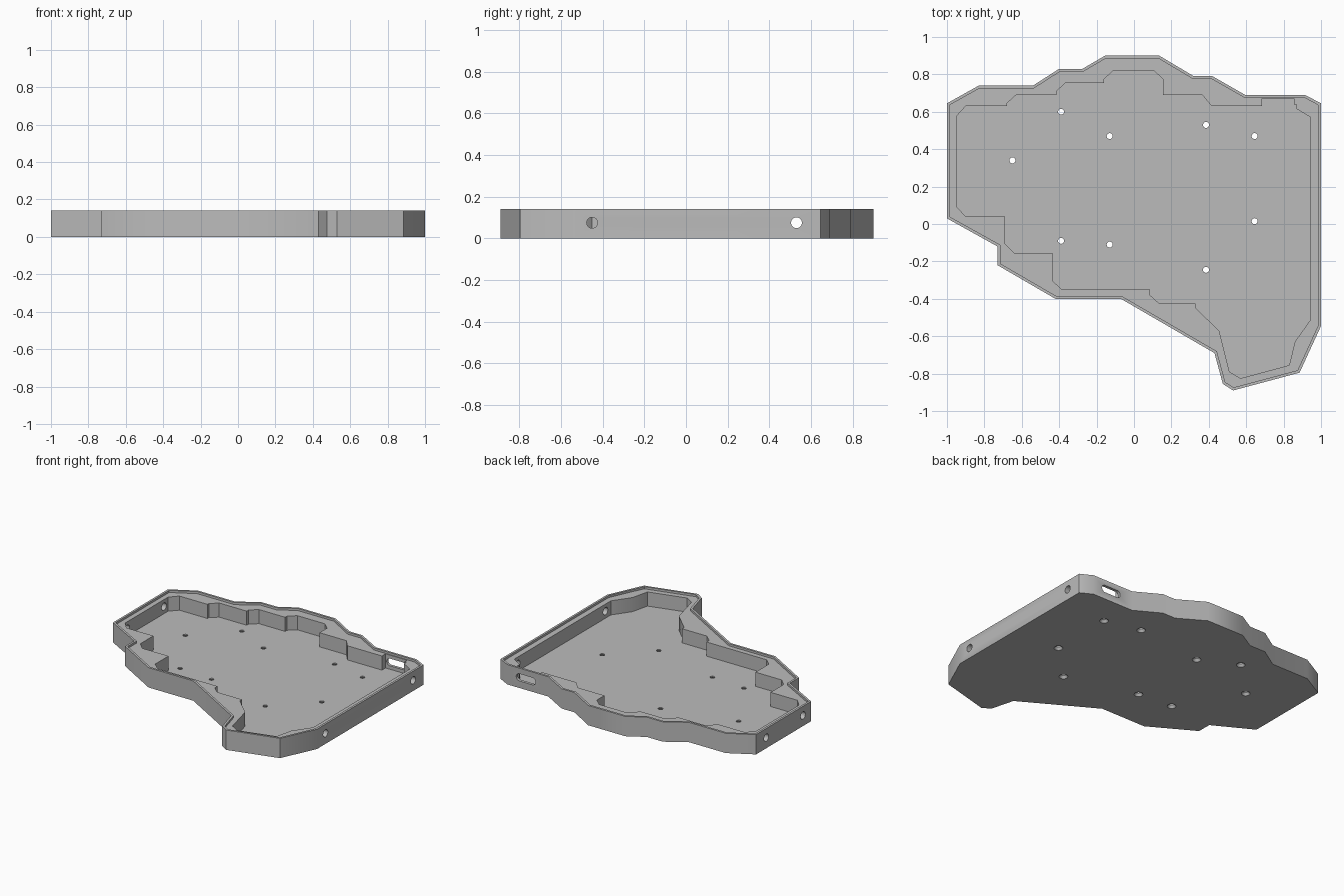
import bpy
import bmesh
import math
from mathutils import Vector

default = bpy.data.objects.get("Cube")
if default:
    bpy.data.objects.remove(default, do_unlink=True)

HEIGHT, LEDGE, FLOOR, LIP = 0.14, 0.125, 0.025, 0.015
HOLE_Z = 0.075

# Outer wall outline, clockwise from the back of the -x side
OUTER = [(-1, .645), (-.83, .74), (-.54, .74), (-.4, .83), (-.275, .83), (-.155, .9),
         (.135, .9), (.32, .79), (.42, .79), (.595, .69), (.915, .69), (1, .645),
         (1, -.545), (.885, -.795), (.53, -.89), (.475, -.855), (.43, -.69),
         (-.07, -.4), (-.42, -.4), (-.73, -.22), (-.73, -.12), (-1, .03)]

# Stepped cavity outline, same direction
CAVITY = [(-.95, .575), (-.9, .63), (-.68, .63), (-.68, .645), (-.63, .69), (-.415, .69),
          (-.415, .71), (-.365, .755), (-.16, .755), (-.16, .775), (-.11, .82), (.105, .82),
          (.155, .775), (.155, .69), (.365, .69), (.415, .63), (.685, .63), (.685, .67),
          (.855, .67), (.855, .64), (.87, .64), (.87, .615), (.945, .57), (.945, -.51),
          (.86, -.63), (.83, -.755), (.57, -.825), (.51, -.79), (.455, -.57), (.33, -.45),
          (.33, -.425), (.135, -.425), (.085, -.38), (.085, -.35), (-.385, -.35),
          (-.435, -.305), (-.435, -.155), (-.64, -.155), (-.69, -.105), (-.69, .04),
          (-.9, .04), (-.95, .095)]

SCREWS = [(-.39, .6), (-.13, .47), (-.65, .34), (.385, .53), (.645, .47),
          (-.39, -.09), (-.13, -.11), (.645, .015), (.385, -.245)]


def inset(outline, amount):
    """Move a clockwise outline inwards with mitred corners."""
    result = []
    for i, point in enumerate(outline):
        here = Vector(point)
        before = (here - Vector(outline[i - 1])).normalized()
        after = (Vector(outline[(i + 1) % len(outline)]) - here).normalized()
        n1, n2 = Vector((before.y, -before.x)), Vector((after.y, -after.x))
        result.append(here + (n1 + n2) * amount / (1 + n1.dot(n2)))
    return result


def loft(name, rings):
    """Closed solid through matching rings of 3D points."""
    bm = bmesh.new()
    loops = [[bm.verts.new(p) for p in ring] for ring in rings]
    for low, high in zip(loops, loops[1:]):
        for i in range(len(low)):
            bm.faces.new((low[i - 1], low[i], high[i], high[i - 1]))
    bm.faces.new(loops[0])
    bm.faces.new(loops[-1])
    bmesh.ops.recalc_face_normals(bm, faces=bm.faces)
    mesh = bpy.data.meshes.new(name)
    bm.to_mesh(mesh)
    bm.free()
    obj = bpy.data.objects.new(name, mesh)
    bpy.context.collection.objects.link(obj)
    return obj


def prism(name, outline, bottom, top):
    return loft(name, [[(x, y, z) for x, y in outline] for z in (bottom, top)])


def circle(radius, sides=24):
    steps = [2 * math.pi * i / sides for i in range(sides)]
    return [(radius * math.cos(a), radius * math.sin(a)) for a in steps]


def cut(target, cutter):
    """Subtract a solid from the target, then discard it."""
    cutter.hide_render = True
    bpy.context.view_layer.objects.active = target
    modifier = target.modifiers.new("cut", "BOOLEAN")
    modifier.operation = "DIFFERENCE"
    modifier.solver = "EXACT"
    modifier.object = cutter
    bpy.ops.object.modifier_apply(modifier=modifier.name)
    bpy.data.objects.remove(cutter, do_unlink=True)


# Case body with a thin raised lip and a deep cavity
case = prism("case_tray", OUTER, 0, HEIGHT)
cut(case, prism("lip_recess", inset(OUTER, LIP), LEDGE, HEIGHT + LIP))
cut(case, prism("cavity", CAVITY, FLOOR, HEIGHT + LIP))

# Countersunk screw holes in the floor
for sx, sy in SCREWS:
    profile = [(.03, -.002), (.016, FLOOR * .7), (.016, FLOOR * 2)]
    cut(case, loft("screw_hole", [[(sx + x, sy + y, z) for x, y in circle(r)]
                                  for r, z in profile]))

# Round holes through the two side walls
for side, positions in ((1, (.53, -.45)), (-1, (.53, .12))):
    for py in positions:
        cut(case, loft("side_hole", [[(side * depth, py + y, HOLE_Z + z)
                                      for y, z in circle(.026)] for depth in (.9, 1.1)]))

# Rounded cable slot in the back wall
slot = [(.77 + math.copysign(.05, x) + x, HOLE_Z + z) for x, z in circle(.026)]
cut(case, loft("cable_slot", [[(x, y, z) for x, z in slot] for y in (.64, .8)]))

# Single grey plastic
grey = bpy.data.materials.new("grey_plastic")
grey.use_nodes = True
colour = (.5, .5, .5, 1)
grey.diffuse_color = colour
grey.node_tree.nodes["Principled BSDF"].inputs["Base Color"].default_value = colour
case.data.materials.clear()
case.data.materials.append(grey)
for face in case.data.polygons:
    face.material_index = 0

bpy.ops.object.select_all(action="DESELECT")
case.select_set(True)
bpy.context.view_layer.objects.active = case
bpy.ops.object.shade_smooth_by_angle(angle=math.radians(35))
